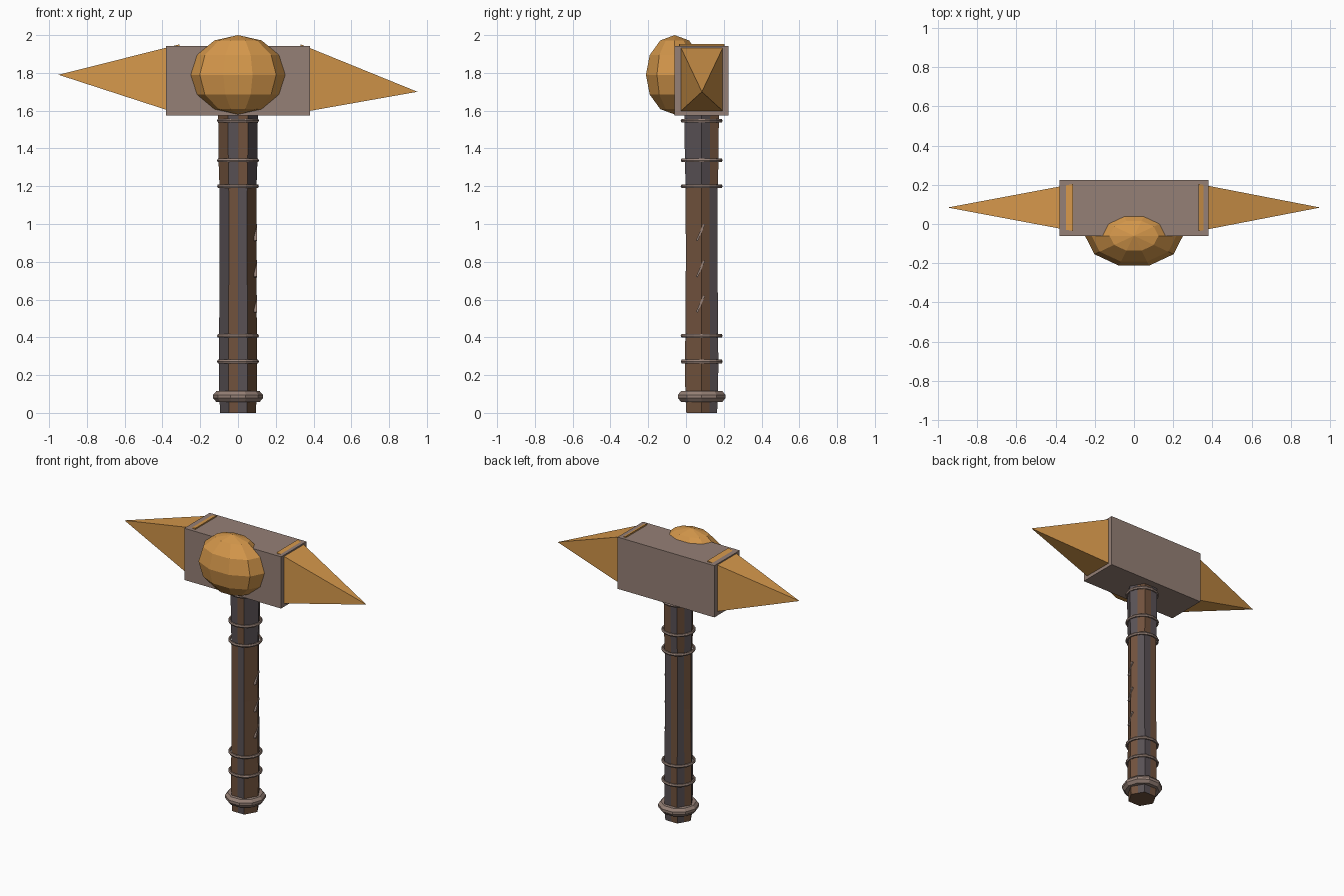
import bpy, bmesh, math
from mathutils import Matrix, Vector

if "Cube" in bpy.data.objects:
    bpy.data.objects.remove(bpy.data.objects["Cube"])

CY = 0.083  # depth of the handle axis


def material(name, rgb):
    m = bpy.data.materials.new(name)
    m.diffuse_color = (*rgb, 1)
    m.use_nodes = True
    m.node_tree.nodes["Principled BSDF"].inputs["Base Color"].default_value = m.diffuse_color
    return m


GOLD = material("gold", (0.66, 0.31, 0.07))
STONE = material("warm grey stone", (0.30, 0.215, 0.18))
BROWN = material("brown wood", (0.165, 0.085, 0.047))
SLATE = material("dark grey wood", (0.10, 0.083, 0.09))


def finish(name, bm, *mats):
    bmesh.ops.recalc_face_normals(bm, faces=bm.faces[:])
    me = bpy.data.meshes.new(name)
    bm.to_mesh(me)
    bm.free()
    for m in mats:
        me.materials.append(m)
    ob = bpy.data.objects.new(name, me)
    bpy.context.collection.objects.link(ob)
    return ob


def box(name, lo, hi, mat, rot=None):
    lo, hi = Vector(lo), Vector(hi)
    bm = bmesh.new()
    bmesh.ops.create_cube(bm, size=1)
    s = Matrix.Diagonal((*(hi - lo), 1))
    bm.transform(Matrix.Translation((lo + hi) / 2) @ (rot or Matrix()) @ s)
    return finish(name, bm, mat)


def lathe(name, profile, sides, mat, closed=False):
    """Revolve (radius, z) points around the handle axis."""
    bm = bmesh.new()
    rings = []
    for r, z in profile:
        rings.append([bm.verts.new((r * math.cos(math.tau * i / sides),
                                    CY + r * math.sin(math.tau * i / sides), z))
                      for i in range(sides)])
    pairs = list(zip(rings, rings[1:]))
    if closed:
        pairs.append((rings[-1], rings[0]))
    for a, b in pairs:
        for i in range(sides):
            j = (i + 1) % sides
            bm.faces.new((a[i], a[j], b[j], b[i]))
    if not closed:
        bm.faces.new(rings[0])
        bm.faces.new(rings[-1])
    return finish(name, bm, mat)


# hammer head block
box("head_block", (-0.38, -0.06, 1.575), (0.38, 0.225, 1.942), STONE)


# side spikes: pyramids sunk into the block, their top rims just showing
def spike(name, base_x, z0, z1, tip):
    bm = bmesh.new()
    base = [bm.verts.new((base_x, y, z)) for y, z in
            ((-0.036, z0), (0.204, z0), (0.204, z1), (-0.036, z1))]
    top = bm.verts.new(tip)
    bm.faces.new(base)
    for i in range(4):
        bm.faces.new((base[i], base[(i + 1) % 4], top))
    finish(name, bm, GOLD)


spike("left_spike", -0.31, 1.582, 1.951, (-0.95, 0.084, 1.79))
spike("right_spike", 0.33, 1.59, 1.952, (0.95, 0.084, 1.70))

# faceted knob on the front
bm = bmesh.new()
bmesh.ops.create_uvsphere(bm, u_segments=10, v_segments=6, radius=1)
bm.transform(Matrix.Translation((0, -0.06, 1.79))
             @ Matrix.Diagonal((0.25, 0.16, 0.21, 1))
             @ Matrix.Rotation(math.radians(90), 4, 'Z'))
finish("front_knob", bm, GOLD)

# six-sided handle, each side split into two wood strips
levels = [(0, 0.094), (0.1, 0.1), (0.27, 0.102), (0.41, 0.1), (0.8, 0.097),
          (1.2, 0.098), (1.335, 0.103), (1.59, 0.105)]
strips = "BGGBGBGGBGBB"
bm = bmesh.new()
rows = []
for z, r in levels:
    corners = [Vector((r * math.cos(math.tau * k / 6),
                       CY + r * math.sin(math.tau * k / 6), z)) for k in range(6)]
    row = []
    for k in range(6):
        row.append(bm.verts.new(corners[k]))
        row.append(bm.verts.new((corners[k] + corners[(k + 1) % 6]) / 2))
    rows.append(row)
for n, (a, b) in enumerate(zip(rows, rows[1:])):
    for i in range(12):
        j = (i + 1) % 12
        f = bm.faces.new((a[i], a[j], b[j], b[i]))
        grey = strips[i] == "G"
        f.material_index = int(grey != (levels[n][0] >= 1.2))
bm.faces.new(rows[0])
bm.faces.new(rows[-1])
finish("handle", bm, BROWN, SLATE)

# pommel collar
lathe("pommel_collar", [(0.08, 0.058), (0.115, 0.058), (0.132, 0.078),
                        (0.132, 0.096), (0.115, 0.115), (0.08, 0.115)], 10, STONE)

# binding rings
for k, z in enumerate((0.272, 0.408, 1.2, 1.337, 1.547)):
    section = [(0.102 + 0.009 * math.cos(math.tau * i / 6),
                z + 0.011 * math.sin(math.tau * i / 6)) for i in range(6)]
    lathe(f"binding_ring_{k + 1}", section, 16, STONE, closed=True)

# slanted grip marks on the right edge
tilt = Matrix.Rotation(math.radians(-24), 4, 'X')
for k, z in enumerate((0.577, 0.763, 0.955)):
    box(f"grip_mark_{k + 1}", (0.086, 0.072, z - 0.048), (0.1, 0.082, z + 0.048),
        STONE, tilt)
